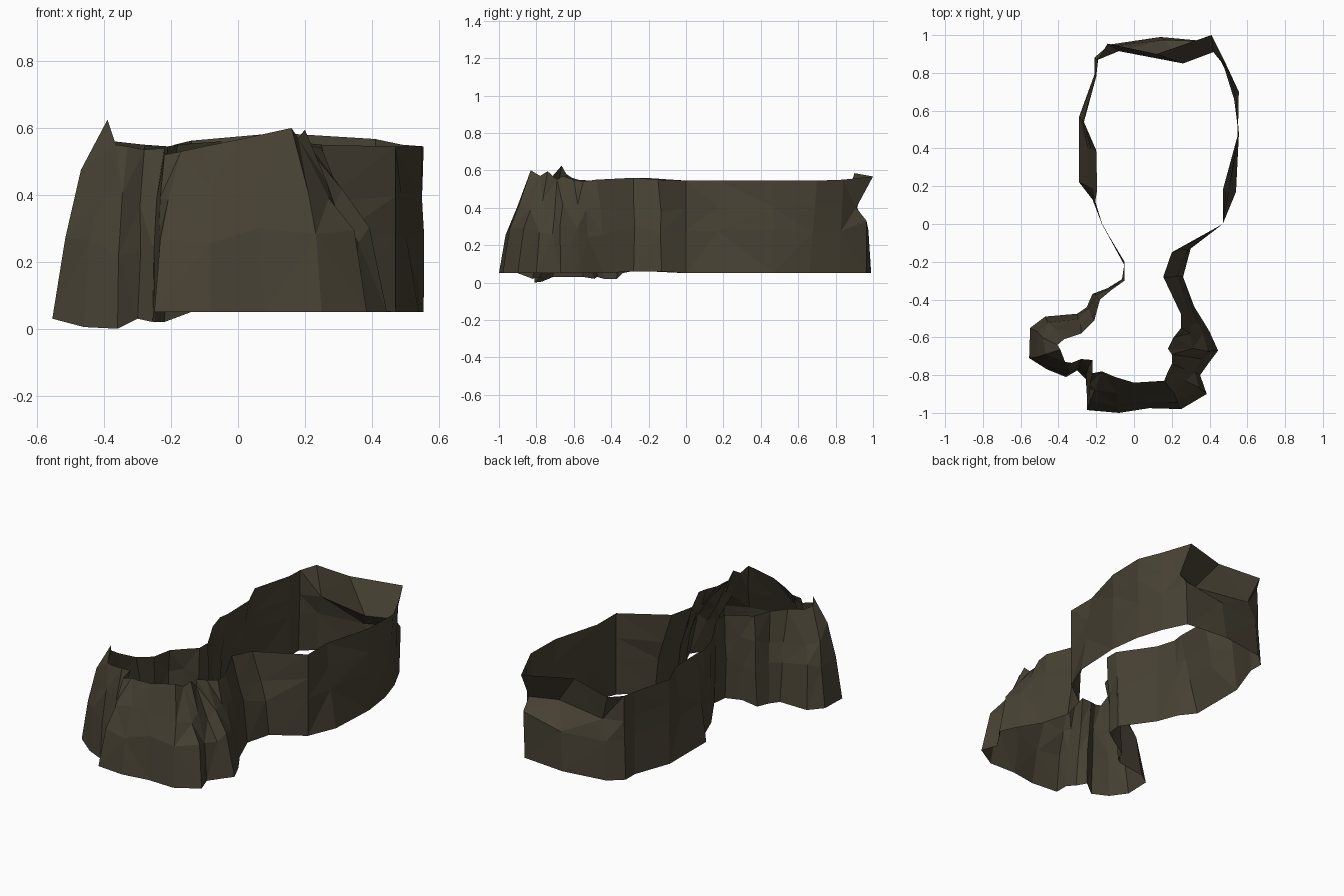
import bpy, bmesh, random
from mathutils import Vector

random.seed(4)

rock = bpy.data.materials.new("dark_brown_rock")
rock.diffuse_color = (0.062, 0.052, 0.033, 1)


def wall(name, stations, rows, jitter, mids={}):
    """Open rock sheet. Station: foot x, y, z, rim x, y, z.
    rows: (height fraction, inward lean fraction); mids: fixed middle points."""
    bm = bmesh.new()
    grid = []
    last = len(stations) - 1
    for i, (bx, by, bz, tx, ty, tz) in enumerate(stations):
        column = []
        for k, (h, lean) in enumerate(rows):
            p = Vector((bx + (tx - bx) * lean, by + (ty - by) * lean, bz + (tz - bz) * h))
            if 0 < h < 1 and i in mids:
                p = Vector(mids[i][k - 1])
            elif 0 < h < 1 and 0 < i < last:
                p += Vector((random.uniform(-1, 1) * jitter * 0.4,
                             random.uniform(-1, 1) * jitter * 0.4,
                             random.uniform(-1, 1) * jitter * 1.6))
            column.append(bm.verts.new(p))
        grid.append(column)
    # counter-clockwise path, so faces point outward
    for a, b in zip(grid, grid[1:]):
        for k in range(len(rows) - 1):
            bm.faces.new((a[k], b[k], b[k + 1], a[k + 1]))
    bmesh.ops.triangulate(bm, faces=bm.faces[:])
    me = bpy.data.meshes.new(name)
    bm.to_mesh(me)
    bm.free()
    me.materials.append(rock)
    ob = bpy.data.objects.new(name, me)
    bpy.context.collection.objects.link(ob)
    return ob


# Rear basin: right side, back with undercut rim, left side
basin = [
    (0.47, 0.00, .05, 0.47, 0.00, .545),
    (0.54, 0.17, .05, 0.47, 0.18, .545),
    (0.555, 0.47, .05, 0.55, 0.47, .545),
    (0.53, 0.66, .05, 0.555, 0.70, .545),
    (0.48, 0.82, .05, 0.49, 0.84, .55),
    (0.41, 0.965, .05, 0.41, 1.00, .567),
    (0.14, 0.99, .05, 0.12, 0.90, .585),
    (-0.13, 0.95, .05, -0.14, 0.955, .562),
    (-0.21, 0.88, .05, -0.19, 0.87, .55),
    (-0.21, 0.79, .05, -0.20, 0.78, .545),
    (-0.29, 0.57, .05, -0.265, 0.54, .545),
    (-0.29, 0.40, .05, -0.20, 0.39, .545),
    (-0.29, 0.22, .05, -0.195, 0.18, .545),
    (-0.22, 0.13, .05, -0.205, 0.12, .545),
    (-0.17, 0.00, .05, -0.17, 0.00, .545),
    (-0.05, -0.20, .06, -0.05, -0.22, .56),
]
wall("rear_basin_wall", basin, [(0, 0), (.46, .5), (.72, .7), (1, 1)], 0.01,
     {5: [(.42, .965, .33), (.42, .91, .40)],
      6: [(.16, .975, .28), (.26, .85, .40)],
      7: [(-.12, .94, .28), (-.08, .915, .40)]})

# Front-left cliff with its side lobe
left_cliff = [
    (-0.05, -0.20, .06, -0.05, -0.22, .56),
    (-0.06, -0.29, .06, -0.05, -0.30, .56),
    (-0.14, -0.34, .05, -0.12, -0.35, .555),
    (-0.22, -0.37, .02, -0.18, -0.40, .55),
    (-0.25, -0.44, .02, -0.21, -0.51, .545),
    (-0.30, -0.475, .03, -0.28, -0.58, .55),
    (-0.47, -0.49, .02, -0.37, -0.61, .56),
    (-0.55, -0.55, .03, -0.405, -0.64, .58),
    (-0.555, -0.71, .03, -0.39, -0.665, .625),
    (-0.46, -0.77, .005, -0.365, -0.73, .55),
    (-0.36, -0.81, .0, -0.33, -0.735, .545),
    (-0.30, -0.775, .03, -0.28, -0.715, .535),
    (-0.255, -0.82, .02, -0.22, -0.72, .54),
    (-0.25, -0.90, .05, -0.22, -0.79, .52),
    (-0.25, -0.985, .05, -0.17, -0.78, .53),
]
cliff_rows = [(0, 0), (.45, .22), (.7, .52), (1, 1)]
wall("front_left_cliff", left_cliff, cliff_rows, 0.018)

# Front face and right cliff, back to the basin
right_cliff = [
    (-0.25, -0.985, .05, -0.17, -0.78, .53),
    (-0.08, -1.00, .05, -0.10, -0.81, .545),
    (0.08, -0.975, .05, 0.00, -0.84, .565),
    (0.25, -0.98, .05, 0.16, -0.83, .60),
    (0.385, -0.90, .05, 0.18, -0.78, .57),
    (0.35, -0.80, .05, 0.20, -0.74, .595),
    (0.40, -0.73, .05, 0.20, -0.69, .55),
    (0.445, -0.67, .05, 0.18, -0.66, .57),
    (0.40, -0.57, .05, 0.21, -0.60, .55),
    (0.37, -0.52, .05, 0.25, -0.55, .54),
    (0.32, -0.44, .05, 0.25, -0.48, .55),
    (0.26, -0.28, .06, 0.155, -0.28, .56),
    (0.30, -0.13, .06, 0.20, -0.15, .55),
    (0.47, 0.00, .05, 0.47, 0.00, .545),
]
wall("front_right_cliff", right_cliff, cliff_rows, 0.02)
